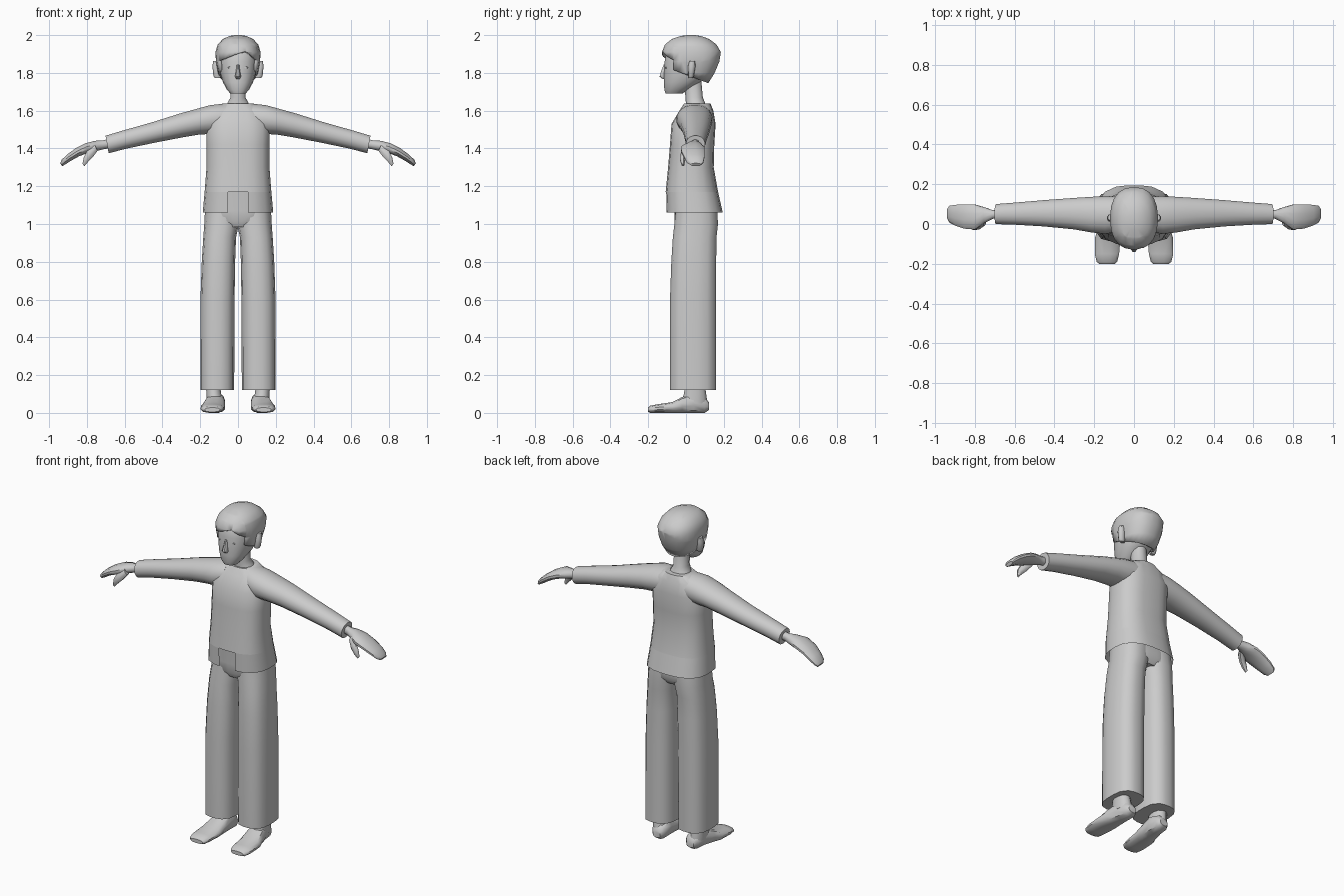
import bpy, bmesh, math
from mathutils import Vector

grey = bpy.data.materials.new("plain_grey")
grey.diffuse_color = (0.6, 0.6, 0.6, 1)


def loft(name, rings, n=16, caps=(True, True), mirror=False, edit=None, angle=42):
    """Skin rings of (centre, u axis, v axis, squareness) into one smooth part."""
    bm = bmesh.new()
    rows = []
    for c, u, v, p in rings:
        row = []
        for i in range(n):
            a = 2 * math.pi * (i + 0.5) / n
            ca, sa = math.cos(a), math.sin(a)
            k = (abs(ca) ** p + abs(sa) ** p) ** (-1 / p)
            row.append(bm.verts.new(Vector(c) + Vector(u) * ca * k + Vector(v) * sa * k))
        rows.append(row)
    for a, b in zip(rows, rows[1:]):
        for i in range(n):
            j = (i + 1) % n
            bm.faces.new((a[i], a[j], b[j], b[i]))
    for flag, row in zip(caps, (rows[0], rows[-1])):
        if flag:
            bm.faces.new(row)
    bmesh.ops.recalc_face_normals(bm, faces=bm.faces[:])
    if edit:
        edit(bm)
    me = bpy.data.meshes.new(name)
    bm.to_mesh(me)
    bm.free()
    me.polygons.foreach_set("use_smooth", [True] * len(me.polygons))
    me.set_sharp_from_angle(angle=math.radians(angle))
    me.materials.append(grey)
    ob = bpy.data.objects.new(name, me)
    bpy.context.collection.objects.link(ob)
    if mirror:
        ob.modifiers.new("mirror", "MIRROR").use_mirror_merge = False
    return ob


def level(z, x0, x1, y0, y1, p=2.4):
    """Horizontal ring from its x and y limits."""
    return (((x0 + x1) / 2, (y0 + y1) / 2, z), ((x1 - x0) / 2, 0, 0), (0, (y1 - y0) / 2, 0), p)


def across(x, y, z, ry, rz, tilt=0.1, p=2.2):
    """Ring around a limb that runs sideways."""
    return ((x, y, z), (0, ry, 0), (tilt * rz, 0, rz), p)


def along(y, x, w, z0, z1, p=2.6):
    """Ring around a part that runs front to back."""
    return ((x, y, (z0 + z1) / 2), (w, 0, 0), (0, 0, (z1 - z0) / 2), p)


def cut(bm, co, no):
    bmesh.ops.bisect_plane(bm, geom=bm.verts[:] + bm.edges[:] + bm.faces[:],
                           plane_co=co, plane_no=no)


def remove(bm, rule):
    bad = [f for f in bm.faces if rule(f.calc_center_median())]
    bmesh.ops.delete(bm, geom=bad, context="FACES")


# Shirt body with a rectangular notch in the front hem
def notch(bm):
    for x in (-0.053, 0.053):
        cut(bm, (x, 0, 0), (1, 0, 0))
    cut(bm, (0, 0, 1.17), (0, 0, 1))
    remove(bm, lambda c: abs(c.x) < 0.053 and c.z < 1.17 and c.y < 0)


loft("shirt_body", [
    level(1.06, -0.187, 0.187, -0.105, 0.195, 2.8),
    level(1.17, -0.177, 0.177, -0.108, 0.17, 2.8),
    level(1.30, -0.167, 0.167, -0.095, 0.147, 2.8),
    level(1.42, -0.167, 0.167, -0.085, 0.15, 2.8),
    level(1.53, -0.168, 0.168, -0.077, 0.157, 2.8),
    level(1.60, -0.140, 0.140, -0.035, 0.145, 2.6),
    level(1.638, -0.082, 0.082, -0.01, 0.13, 2.4),
], n=20, caps=(False, True), edit=notch)

# Sleeves
loft("sleeves", [
    across(0.07, 0.052, 1.56, 0.088, 0.078),
    across(0.14, 0.045, 1.553, 0.096, 0.077),
    across(0.21, 0.047, 1.542, 0.091, 0.069),
    across(0.30, 0.052, 1.522, 0.080, 0.064),
    across(0.45, 0.054, 1.484, 0.067, 0.055),
    across(0.60, 0.052, 1.447, 0.056, 0.049, 0.15),
    across(0.693, 0.05, 1.421, 0.051, 0.047, 0.18),
], mirror=True)

# Hands and thumbs
loft("hands", [
    across(0.66, 0.05, 1.43, 0.024, 0.026),
    across(0.71, 0.048, 1.42, 0.022, 0.024),
    across(0.755, 0.044, 1.413, 0.042, 0.028),
    across(0.80, 0.035, 1.402, 0.064, 0.026, 0.3),
    across(0.85, 0.037, 1.380, 0.062, 0.022, 0.4),
    across(0.895, 0.044, 1.351, 0.054, 0.017, 0.6),
    across(0.925, 0.049, 1.327, 0.044, 0.013, 0.7),
    across(0.936, 0.052, 1.314, 0.028, 0.008, 0.7),
], n=12, mirror=True)
loft("thumbs", [
    across(0.752, 0.012, 1.405, 0.02, 0.018, 0.5),
    across(0.783, -0.010, 1.372, 0.018, 0.019, 0.8),
    across(0.806, -0.018, 1.340, 0.014, 0.013, 0.9),
    across(0.818, -0.016, 1.312, 0.007, 0.006, 0.9),
], n=8, mirror=True)

# Trousers: two legs and a joining seat
loft("trouser_legs", [
    level(0.122, 0.02, 0.2, -0.085, 0.16, 3),
    level(0.60, 0.018, 0.199, -0.085, 0.16, 3),
    level(0.80, 0.015, 0.192, -0.078, 0.16, 3),
    level(0.93, 0.010, 0.184, -0.070, 0.162, 2.8),
    level(1.00, -0.006, 0.179, -0.062, 0.170, 2.6),
    level(1.08, -0.02, 0.175, -0.055, 0.165, 2.6),
], n=16, mirror=True)
loft("trouser_seat", [
    level(0.985, -0.10, 0.10, -0.045, 0.145, 3),
    level(1.015, -0.16, 0.16, -0.060, 0.166, 3.4),
    level(1.07, -0.172, 0.172, -0.062, 0.166, 3.4),
    level(1.20, -0.15, 0.15, -0.070, 0.13, 3.2),
], n=20)

# Feet and ankles
loft("feet", [
    along(0.122, 0.112, 0.025, 0.015, 0.055),
    along(0.10, 0.113, 0.042, 0.0, 0.085),
    along(0.04, 0.117, 0.049, 0.0, 0.105),
    along(-0.02, 0.125, 0.057, 0.0, 0.085),
    along(-0.07, 0.132, 0.065, 0.0, 0.058),
    along(-0.15, 0.136, 0.062, 0.0, 0.046),
    along(-0.19, 0.136, 0.052, 0.0, 0.038),
    along(-0.201, 0.136, 0.040, 0.005, 0.028),
], n=12, mirror=True)
loft("ankles", [
    level(0.05, 0.075, 0.165, -0.03, 0.115),
    level(0.10, 0.088, 0.168, -0.012, 0.108),
    level(0.15, 0.095, 0.170, -0.005, 0.10),
], n=12, mirror=True)

# Neck
loft("neck", [
    level(1.60, -0.075, 0.075, 0.0, 0.115),
    level(1.645, -0.055, 0.055, -0.002, 0.10),
    level(1.67, -0.040, 0.040, -0.004, 0.09),
    level(1.78, -0.040, 0.040, -0.01, 0.08),
], n=12)

# Head
loft("head", [
    level(1.69, -0.040, 0.040, -0.108, -0.02, 2.4),
    level(1.71, -0.058, 0.058, -0.115, 0.01, 2.4),
    level(1.75, -0.080, 0.080, -0.117, 0.075, 2.4),
    level(1.80, -0.095, 0.095, -0.116, 0.125, 2.4),
    level(1.86, -0.102, 0.102, -0.114, 0.15, 2.4),
    level(1.93, -0.095, 0.095, -0.100, 0.15, 2.4),
    level(1.97, -0.060, 0.060, -0.05, 0.10, 2.2),
], n=20)


# Hair: a thin cap trimmed along a slanted fringe, temples and nape
def fringe(x):
    return min(1.865 + (x + 0.1) * 0.36, 1.915 - (x - 0.04) * 0.75)


def trim(bm):
    cut(bm, (0, -0.065, 0), (0, 1, 0))
    cut(bm, (-0.1, 0, 1.865), (-0.36, 0, 1))
    cut(bm, (0.04, 0, 1.915), (0.75, 0, 1))
    cut(bm, (0, -0.065, 1.815), (0, 0.38, 1))
    remove(bm, lambda c: (c.y < -0.065 and c.z < fringe(c.x))
           or c.z < 1.815 - (c.y + 0.065) * 0.38)


hair = loft("hair", [
    level(1.735, -0.080, 0.080, -0.10, 0.112, 2.4),
    level(1.80, -0.106, 0.106, -0.118, 0.152, 2.4),
    level(1.86, -0.117, 0.117, -0.126, 0.177, 2.4),
    level(1.91, -0.120, 0.120, -0.128, 0.185, 2.4),
    level(1.95, -0.108, 0.108, -0.112, 0.162, 2.3),
    level(1.98, -0.080, 0.080, -0.075, 0.122, 2.2),
    level(1.995, -0.045, 0.045, -0.03, 0.08, 2.1),
    level(2.0, -0.018, 0.018, 0.005, 0.05, 2),
], n=24, caps=(False, True), edit=trim)
shell = hair.modifiers.new("thickness", "SOLIDIFY")
shell.thickness = 0.015
shell.offset = -1

# Ears, nose and eyes
loft("ears", [
    level(1.772, 0.092, 0.122, 0.015, 0.035),
    level(1.785, 0.090, 0.131, 0.012, 0.042),
    level(1.835, 0.095, 0.136, 0.010, 0.050),
    level(1.862, 0.100, 0.132, 0.018, 0.048),
], n=10, mirror=True)
loft("nose", [
    level(1.768, -0.010, 0.010, -0.125, -0.10),
    level(1.780, -0.017, 0.017, -0.141, -0.10),
    level(1.81, -0.011, 0.011, -0.132, -0.10),
    level(1.845, -0.007, 0.007, -0.118, -0.10),
], n=8)
loft("eyes", [
    along(-0.102, 0.042, 0.011, 1.822, 1.834),
    along(-0.109, 0.042, 0.009, 1.824, 1.832),
], n=8, mirror=True)
